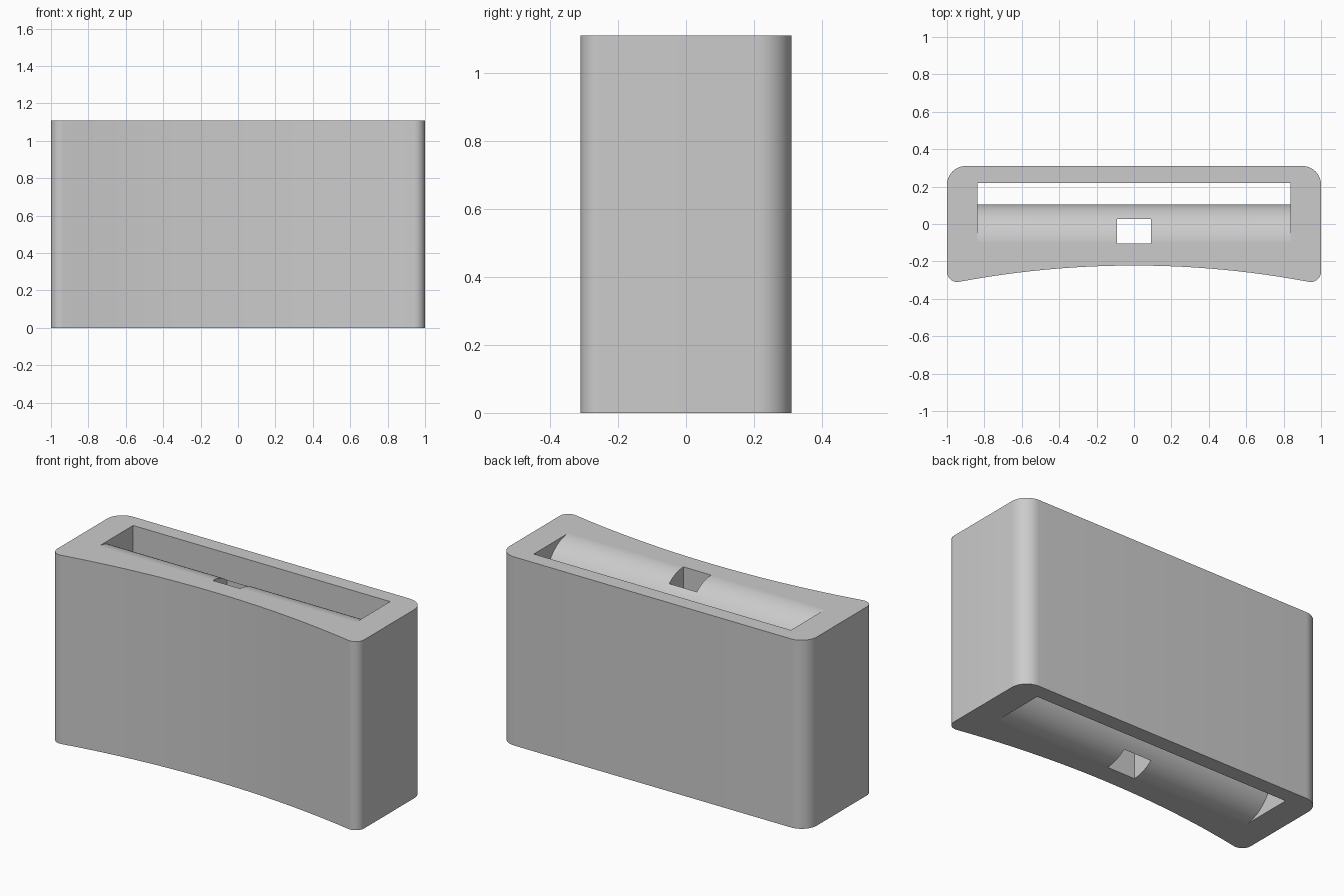
import bpy, bmesh
from math import sin, cos, radians, asin
from mathutils import Vector

default = bpy.data.objects.get("Cube")
if default:
    bpy.data.objects.remove(default, do_unlink=True)

HEIGHT = 1.11
SLOT_X = 0.837

grey = bpy.data.materials.new("light_grey")
grey.use_nodes = True
colour = (0.6, 0.6, 0.6, 1)
grey.diffuse_color = colour
grey.node_tree.nodes["Principled BSDF"].inputs["Base Color"].default_value = colour


def arc(cx, cy, r, start, end, steps):
    """Points along a circular arc, angles in degrees."""
    angles = [radians(start + (end - start) * i / steps) for i in range(steps + 1)]
    return [(cx + r * cos(a), cy + r * sin(a)) for a in angles]


def prism(name, points, direction):
    """Extrude a closed outline of 3D points into a solid."""
    bm = bmesh.new()
    face = bm.faces.new([bm.verts.new(p) for p in points])
    out = bmesh.ops.extrude_face_region(bm, geom=[face])
    moved = [g for g in out["geom"] if isinstance(g, bmesh.types.BMVert)]
    bmesh.ops.translate(bm, verts=moved, vec=Vector(direction))
    bmesh.ops.recalc_face_normals(bm, faces=bm.faces)
    mesh = bpy.data.meshes.new(name)
    bm.to_mesh(mesh)
    bm.free()
    obj = bpy.data.objects.new(name, mesh)
    bpy.context.collection.objects.link(obj)
    return obj


# Body outline: right half from back to front, then mirrored
half = arc(0.9, 0.21, 0.1, 90, 0, 12)
half += arc(0.945, -0.255, 0.055, 0, -100, 10)
end_x, end_y = half[-1]
sag = -0.222 - end_y
radius = (end_x ** 2 + sag ** 2) / (2 * sag)
spread = asin(end_x / radius)
for i in range(1, 12):
    a = spread * (1 - i / 12)
    half.append((radius * sin(a), -0.222 - radius * (1 - cos(a))))
outline = half + [(0, -0.222)] + [(-x, y) for x, y in reversed(half)]
body = prism("belt_loop_body", [(x, y, 0) for x, y in outline], (0, 0, HEIGHT))
body.data.materials.append(grey)

# Strap slot: flat back wall, front wall rounded over at both mouths
r, eps = 0.212, 0.0005
edge_y = 0.105 - r
lower = arc(edge_y, r - eps, r, -90, 0, 16)
upper = arc(edge_y, HEIGHT - r + eps, r, 0, 90, 16)
slot = [(0.22, -0.1), (edge_y, -0.1)] + lower + upper
slot += [(edge_y, HEIGHT + 0.1), (0.22, HEIGHT + 0.1)]
slot_cutter = prism("slot_cutter", [(-SLOT_X, y, z) for y, z in slot], (2 * SLOT_X, 0, 0))

# Square hole straight down through the front wall
hole = [(-0.09, -0.105), (0.09, -0.105), (0.09, 0.028), (-0.09, 0.028)]
hole_cutter = prism("hole_cutter", [(x, y, -0.2) for x, y in hole], (0, 0, HEIGHT + 0.4))

bpy.ops.object.select_all(action="DESELECT")
bpy.context.view_layer.objects.active = body
body.select_set(True)
for cutter in (slot_cutter, hole_cutter):
    cutter.hide_render = True
    mod = body.modifiers.new("cut", "BOOLEAN")
    mod.operation = "DIFFERENCE"
    mod.solver = "EXACT"
    mod.object = cutter
    bpy.ops.object.modifier_apply(modifier=mod.name)
    bpy.data.objects.remove(cutter, do_unlink=True)

# Smooth the rounded walls, keep the top and bottom flat
bpy.ops.object.shade_smooth_by_angle(angle=radians(30))
for face in body.data.polygons:
    face.material_index = 0
    if abs(face.normal.z) > 0.9999:
        face.use_smooth = False
